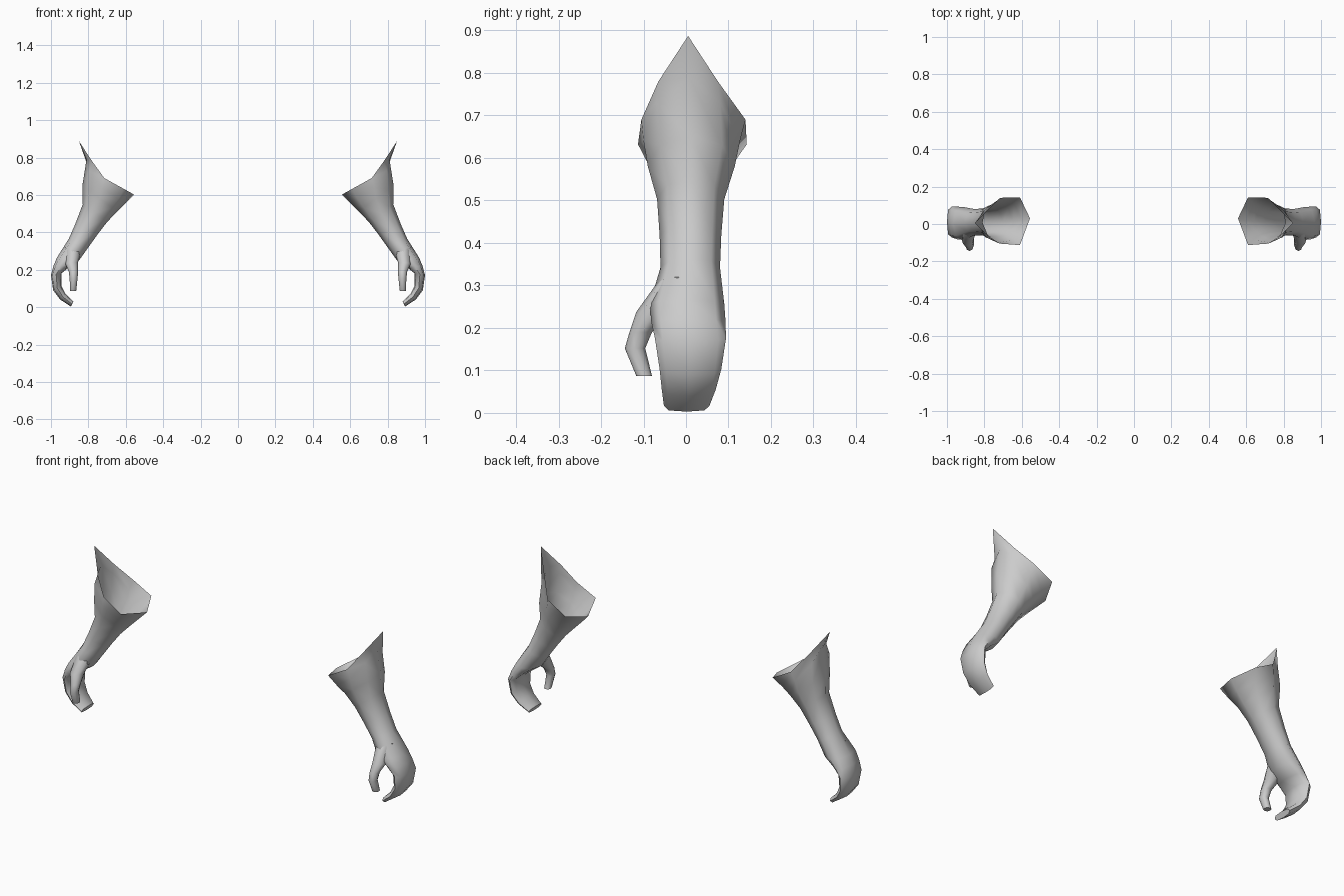
import bpy, bmesh, math
from mathutils import Vector

if "Cube" in bpy.data.objects:
    bpy.data.objects.remove(bpy.data.objects["Cube"])

grey = bpy.data.materials.new("light_grey")
grey.diffuse_color = (0.6, 0.6, 0.6, 1)
grey.use_nodes = True
grey.node_tree.nodes["Principled BSDF"].inputs["Base Color"].default_value = grey.diffuse_color

SIDES = 8


def ring(outer, inner, y0, y1, power=0.85):
    """Cross-section spanning outer to inner (x, z) and y0 to y1."""
    a, b = Vector((outer[0], 0, outer[1])), Vector((inner[0], 0, inner[1]))
    pts = []
    for k in range(SIDES):
        t = 2 * math.pi * k / SIDES
        c, s = math.cos(t), math.sin(t)
        c = math.copysign(abs(c) ** power, c) if abs(c) > 1e-6 else 0
        s = math.copysign(abs(s) ** power, s) if abs(s) > 1e-6 else 0
        p = (a + b) / 2 + (a - b) / 2 * c
        p.y = (y0 + y1) / 2 + (y1 - y0) / 2 * s
        pts.append(p)
    return pts


def pointed(tip, pairs, low):
    """Cuff ring: tip, three front/back pairs (x, z, back y, front y), low point."""
    back = [Vector((x, yb, z)) for x, z, yb, yf in pairs]
    front = [Vector((x, yf, z)) for x, z, yb, yf in pairs]
    return [Vector(tip)] + back + [Vector(low)] + front[::-1]


def tube(bm, rings, cap_start=False):
    """Skin a list of rings, closing the far end."""
    loops = [[bm.verts.new(p) for p in r] for r in rings]
    for a, b in zip(loops, loops[1:]):
        for k in range(len(a)):
            n = (k + 1) % len(a)
            bm.faces.new((a[k], b[k], b[n], a[n]))
    bm.faces.new(loops[-1])
    if cap_start:
        bm.faces.new(loops[0][::-1])


def build(name, rings, side):
    bm = bmesh.new()
    tube(bm, rings)
    if side < 0:
        for v in bm.verts:
            v.co.x *= -1
        bmesh.ops.reverse_faces(bm, faces=bm.faces[:])
    # Outward check: the wrist faces must point away from the arm axis
    far = max(bm.faces, key=lambda f: f.calc_center_median().x * side)
    far.normal_update()
    if far.normal.x * side < 0:
        bmesh.ops.reverse_faces(bm, faces=bm.faces[:])
    mesh = bpy.data.meshes.new(name)
    bm.to_mesh(mesh)
    bm.free()
    mesh.materials.append(grey)
    obj = bpy.data.objects.new(name, mesh)
    bpy.context.collection.objects.link(obj)
    bpy.ops.object.select_all(action='DESELECT')
    obj.select_set(True)
    bpy.context.view_layer.objects.active = obj
    bpy.ops.object.shade_smooth_by_angle(angle=math.radians(75))


# Open flared cuff, forearm, wrist and curled mitten hand
glove = [
    pointed((0.85, 0.005, 0.887),
            [(0.78, 0.78, 0.075, -0.065), (0.715, 0.69, 0.14, -0.105),
             (0.61, 0.632, 0.143, -0.113)], (0.556, 0.03, 0.602)),
    pointed((0.81, 0.008, 0.79),
            [(0.795, 0.73, 0.08, -0.07), (0.73, 0.64, 0.127, -0.1),
             (0.64, 0.578, 0.105, -0.085)], (0.597, 0.02, 0.56)),
    ring((0.832, 0.65), (0.645, 0.512), -0.09, 0.115, 1),
    ring((0.83, 0.55), (0.70, 0.455), -0.068, 0.09, 1),
    ring((0.87, 0.445), (0.75, 0.39), -0.062, 0.083, 1),
    ring((0.905, 0.365), (0.80, 0.32), -0.06, 0.08, 1),
    ring((0.968, 0.265), (0.85, 0.25), -0.085, 0.09),
    ring((0.987, 0.22), (0.905, 0.212), -0.082, 0.093),
    ring((1.0, 0.17), (0.945, 0.18), -0.073, 0.094, 0.7),
    ring((0.988, 0.09), (0.945, 0.115), -0.062, 0.083, 0.7),
    ring((0.95, 0.04), (0.922, 0.07), -0.057, 0.07, 0.7),
    ring((0.893, 0.003), (0.88, 0.03), -0.052, 0.055, 0.7),
]

# Thumb bending forward and down from the palm
thumb = [
    ring((0.925, 0.32), (0.835, 0.30), -0.065, 0.03, 1),
    ring((0.925, 0.235), (0.855, 0.24), -0.117, -0.03, 1),
    ring((0.905, 0.19), (0.855, 0.19), -0.133, -0.08, 1),
    ring((0.90, 0.152), (0.858, 0.152), -0.144, -0.096, 1),
    ring((0.898, 0.087), (0.865, 0.087), -0.117, -0.08, 0.8),
]

for label, side in (("right", 1), ("left", -1)):
    build(label + "_glove", glove, side)
    build(label + "_thumb", thumb, side)
